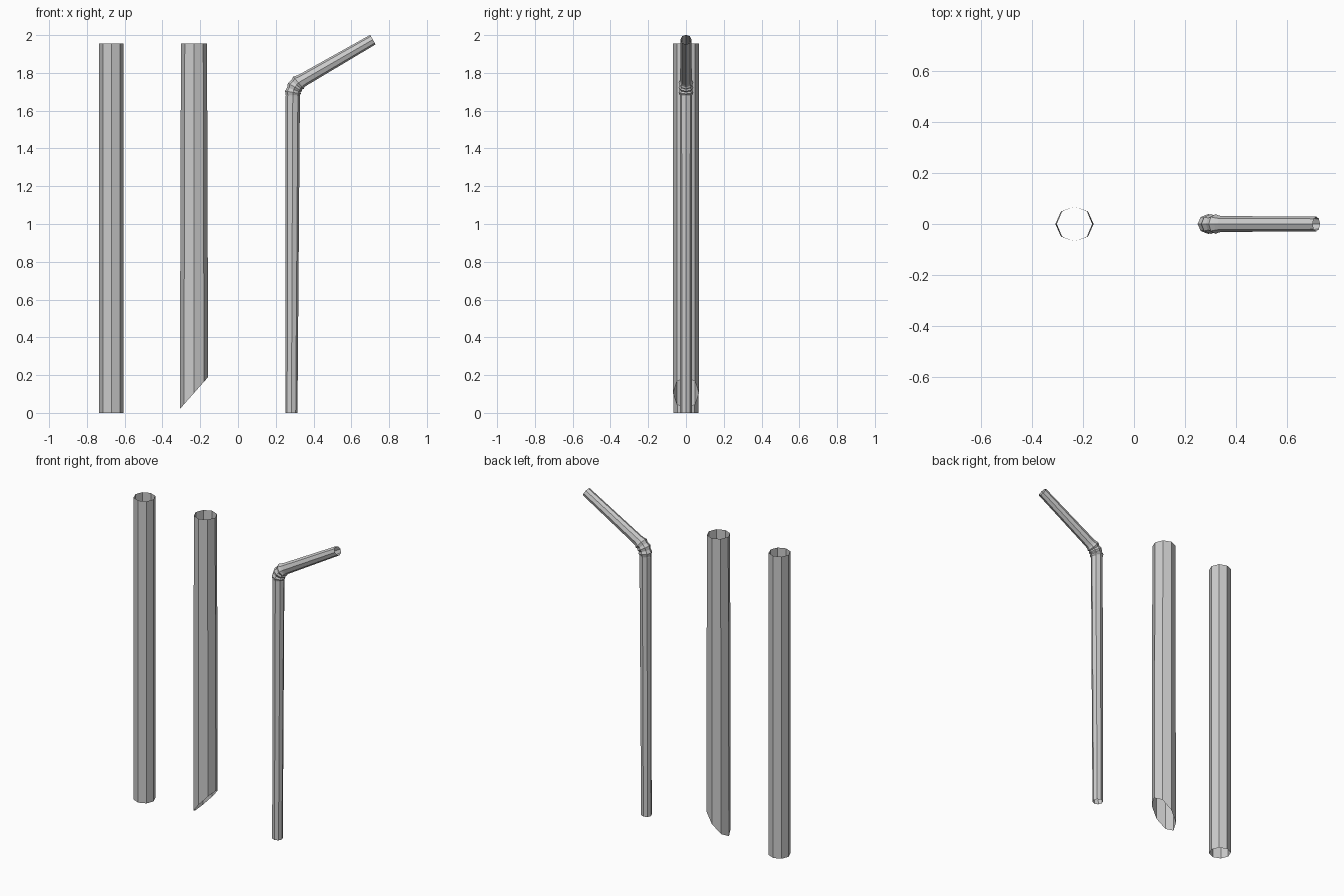
import bpy, bmesh, math

if "Cube" in bpy.data.objects:
    bpy.data.objects.remove(bpy.data.objects["Cube"])

SIDES = 8

def tube(name, rings):
    """Open thin-walled tube skinned through rings, given as functions of angle."""
    bm = bmesh.new()
    loops = [[bm.verts.new(ring(2 * math.pi * i / SIDES)) for i in range(SIDES)]
             for ring in rings]
    for a, b in zip(loops, loops[1:]):
        for i in range(SIDES):
            j = (i + 1) % SIDES
            bm.faces.new((a[i], a[j], b[j], b[i]))
    me = bpy.data.meshes.new(name)
    bm.to_mesh(me)
    bm.free()
    ob = bpy.data.objects.new(name, me)
    bpy.context.collection.objects.link(ob)
    return ob

def ring(cx, cz, rx, ry, tilt=0.0, slant=0.0):
    """Ring tilted towards +x (degrees), or sheared by a slant (rise per x)."""
    t = math.radians(tilt)
    def point(a):
        u = rx * math.cos(a)
        return (cx + u * math.cos(t), ry * math.sin(a), cz - u * math.sin(t) + u * slant)
    return point

# straight wide straw
tube("straight_straw", [ring(-0.67, 0, 0.065, 0.065), ring(-0.67, 1.955, 0.065, 0.065)])

# wide straw with a diagonally cut tip
tube("cut_tip_straw", [ring(-0.233, 0.105, 0.075, 0.069, slant=1.13),
                       ring(-0.233, 1.955, 0.069, 0.069)])

# bendy straw: shaft, pleated elbow, tilted mouthpiece
rings = [ring(0.283, 0, 0.032, 0.031), ring(0.290, 1.675, 0.038, 0.032)]
R, STEPS = 0.085, 6
z0 = 1.731 - R * math.tan(math.radians(30))
for k in range(STEPS + 1):
    deg = 60 * k / STEPS
    a = math.radians(deg)
    r = 0.043 if k % 2 else 0.037
    rings.append(ring(0.29 + R * (1 - math.cos(a)), z0 + R * math.sin(a), r, r - 0.004, deg))
rings += [ring(0.345, 1.763, 0.035, 0.031, 60), ring(0.714, 1.976, 0.029, 0.029, 60)]
tube("bendy_straw", rings)
